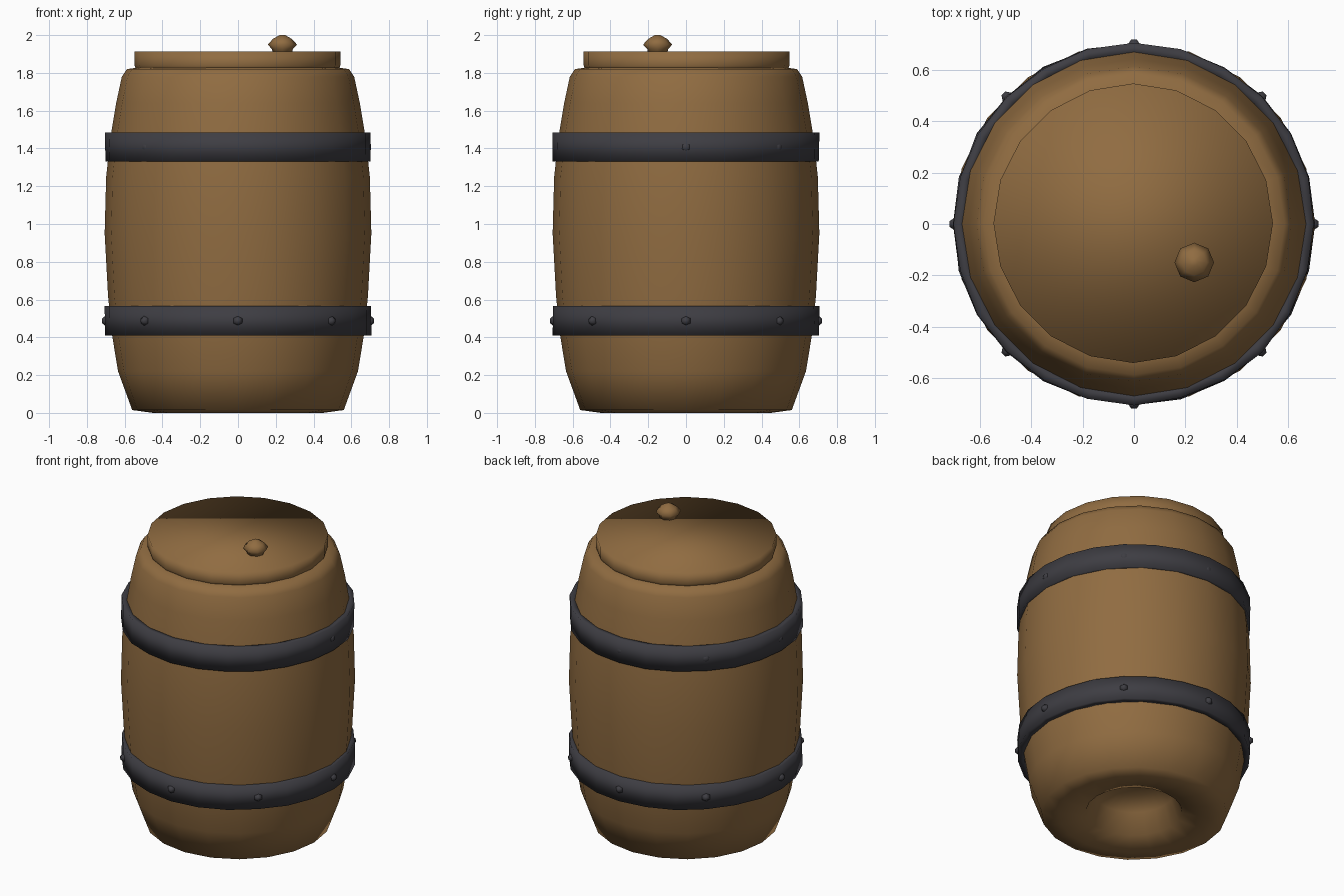
import bpy, bmesh, math, random
from mathutils import Matrix, Vector

random.seed(4)
cube = bpy.data.objects.get("Cube")
if cube:
    bpy.data.objects.remove(cube, do_unlink=True)


def make_material(name, rgb):
    m = bpy.data.materials.new(name)
    m.use_nodes = True
    colour = (*rgb, 1)
    m.diffuse_color = colour
    m.node_tree.nodes["Principled BSDF"].inputs["Base Color"].default_value = colour
    return m


wood = make_material("brown wood", (0.28, 0.15, 0.053))
iron = make_material("dark iron", (0.048, 0.047, 0.056))


def finish(bm, name, material):
    bmesh.ops.recalc_face_normals(bm, faces=bm.faces)
    mesh = bpy.data.meshes.new(name)
    bm.to_mesh(mesh)
    bm.free()
    mesh.materials.append(material)
    for p in mesh.polygons:
        p.use_smooth = True
    ob = bpy.data.objects.new(name, mesh)
    bpy.context.collection.objects.link(ob)
    return ob


def lathe(name, profile, sides, material, centre=(0, 0), closed=False, wobble=0):
    """Turn an (r, z) profile; open ends are capped, closed ones form a hoop."""
    bm = bmesh.new()
    rings = []
    for r, z in profile:
        ring = []
        for i in range(sides):
            a = math.tau * i / sides
            rr = r + random.uniform(-wobble, wobble)
            ring.append(bm.verts.new((centre[0] + rr * math.cos(a),
                                      centre[1] + rr * math.sin(a), z)))
        rings.append(ring)
    pairs = list(zip(rings, rings[1:]))
    if closed:
        pairs.append((rings[-1], rings[0]))
    for a, b in pairs:
        for i in range(sides):
            j = (i + 1) % sides
            bm.faces.new((a[i], a[j], b[j], b[i]))
    if not closed:
        bm.faces.new(rings[0])
        bm.faces.new(rings[-1])
    return finish(bm, name, material)


# Barrel body, with a dent in the underside
lathe("barrel_body", [
    (0.14, 0.22), (0.24, 0.16), (0.29, 0.03), (0.45, 0.0), (0.56, 0.015),
    (0.635, 0.22), (0.668, 0.42), (0.688, 0.62), (0.706, 0.95), (0.698, 1.25),
    (0.675, 1.46), (0.645, 1.64), (0.615, 1.78), (0.588, 1.82), (0.52, 1.83)],
    20, wood)

# Lid and its off-centre bung
lathe("lid", [(0.535, 1.81), (0.545, 1.84), (0.545, 1.913)], 20, wood, (-0.003, 0.003))
lathe("bung", [(0.05, 1.90), (0.055, 1.925), (0.077, 1.95), (0.05, 1.98), (0.015, 2.0)],
      8, wood, (0.235, -0.15))

# Iron hoops with bolts
for name, low, high, bolt_depth in (("lower", 0.41, 0.565, 0.03), ("upper", 1.33, 1.485, 0.015)):
    lathe(name + "_hoop", [(0.66, low), (0.704, low), (0.704, high), (0.66, high)],
          24, iron, closed=True, wobble=0.004)
    bm = bmesh.new()
    for k in range(8):
        a = math.tau * k / 8
        out = Vector((math.cos(a), math.sin(a), 0))
        place = Matrix.Translation(out * (0.69 + bolt_depth / 2) + Vector((0, 0, (low + high) / 2)))
        turn = out.to_track_quat('Z', 'Y').to_matrix().to_4x4()
        bmesh.ops.create_cone(bm, cap_ends=True, segments=6, radius1=0.036,
                              radius2=0.012, depth=bolt_depth, matrix=place @ turn)
    finish(bm, name + "_hoop_bolts", iron)
